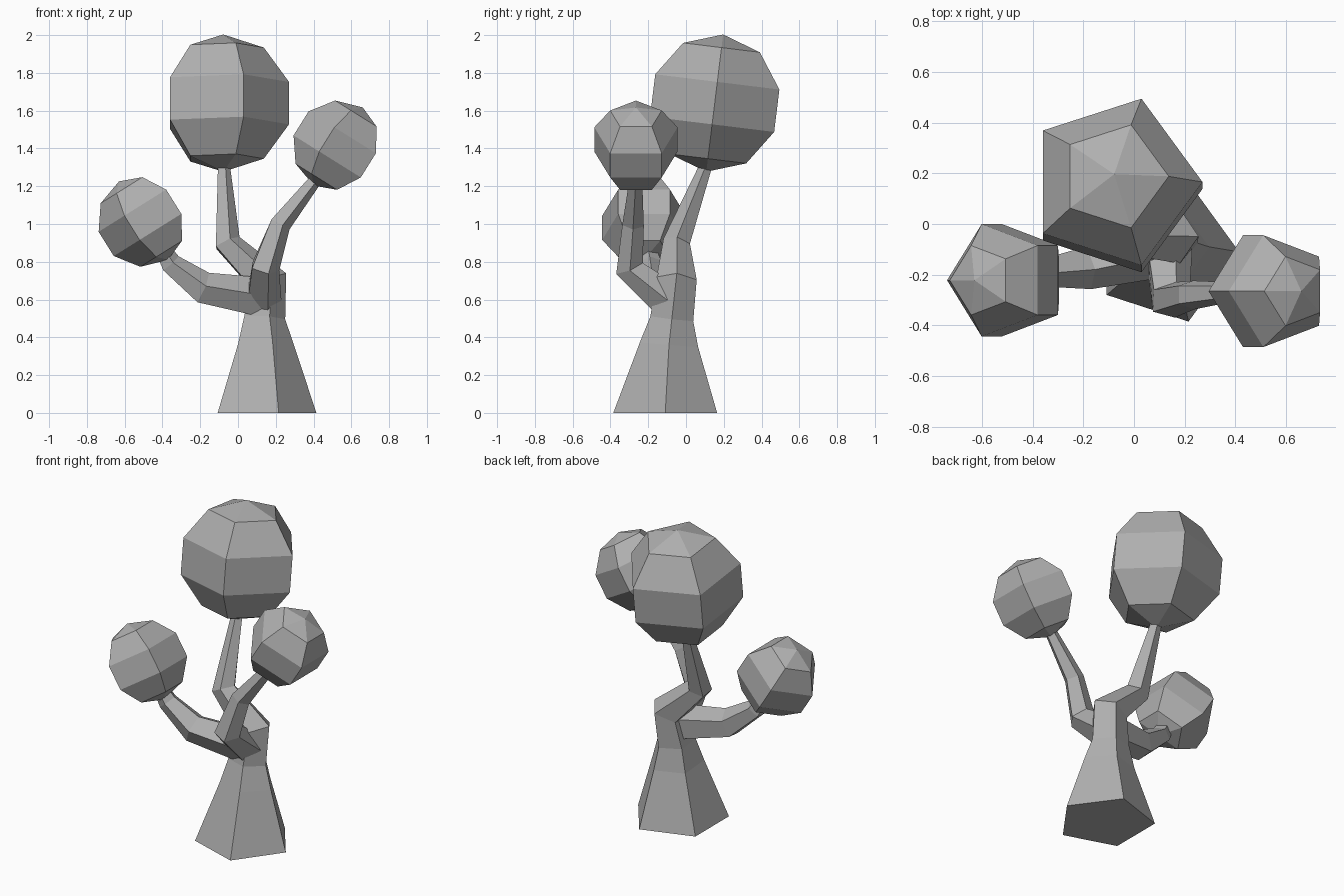
import bpy, bmesh, math
from mathutils import Vector

cube = bpy.data.objects.get("Cube")
if cube:
    bpy.data.objects.remove(cube, do_unlink=True)

SIDES = 5
UP = Vector((0, 0, 1))
GREY = (0.43, 0.43, 0.43, 1)

grey = bpy.data.materials.new("plain_grey")
grey.use_nodes = True
grey.diffuse_color = GREY
grey.node_tree.nodes["Principled BSDF"].inputs["Base Color"].default_value = GREY


def loft(name, rings):
    """Skin five-sided rings given as (centre, radius, axis, turn)."""
    bm = bmesh.new()
    loops = []
    for centre, radius, axis, turn in rings:
        rot = UP.rotation_difference(axis)
        loop = []
        for i in range(SIDES):
            a = turn + math.tau * i / SIDES
            offset = Vector((math.cos(a), math.sin(a), 0)) * radius
            loop.append(bm.verts.new(centre + rot @ offset))
        loops.append(loop)
    for low, high in zip(loops, loops[1:]):
        for i in range(SIDES):
            j = (i + 1) % SIDES
            bm.faces.new((low[i], low[j], high[j], high[i]))
    bm.faces.new(loops[0][::-1])
    bm.faces.new(loops[-1])
    # Rings of zero radius collapse to a single pole
    bmesh.ops.remove_doubles(bm, verts=bm.verts, dist=0.0001)
    bmesh.ops.recalc_face_normals(bm, faces=bm.faces)
    mesh = bpy.data.meshes.new(name)
    bm.to_mesh(mesh)
    bm.free()
    mesh.materials.append(grey)
    obj = bpy.data.objects.new(name, mesh)
    bpy.context.collection.objects.link(obj)
    return obj


def limb(name, path, start_axis=None):
    """Tapering tube through (x, y, z, radius) points, mitred at each bend."""
    pts = [Vector(p[:3]) for p in path]
    dirs = [(b - a).normalized() for a, b in zip(pts, pts[1:])]
    axes = [start_axis or dirs[0]]
    axes += [(a + b).normalized() for a, b in zip(dirs, dirs[1:])]
    axes.append(dirs[-1])
    return loft(name, [(p, q[3], ax, 0) for p, q, ax in zip(pts, path, axes)])


def crown(name, centre, radius, tilt_x, tilt_y, turn):
    """Low-poly ball of foliage whose pole leans along its branch."""
    axis = Vector((math.sin(tilt_x), math.sin(tilt_y), 1))
    axis.z = math.sqrt(1 - axis.x ** 2 - axis.y ** 2)
    rings = []
    for k in range(SIDES + 1):
        a = math.pi * k / SIDES
        rings.append((Vector(centre) - axis * radius * math.cos(a),
                      radius * math.sin(a), axis, turn))
    return loft(name, rings)


# Trunk, bending over into the middle branch
limb("trunk", [
    (0.126, -0.11, 0, 0.289),
    (0.133, -0.09, 0.36, 0.163),
    (0.13, -0.075, 0.50, 0.12),
    (0.15, -0.05, 0.70, 0.112),
    (-0.06, -0.05, 0.90, 0.075),
    (-0.078, 0.11, 1.32, 0.034),
], UP)

# Side branches
limb("right_branch", [
    (0.13, -0.10, 0.60, 0.10),
    (0.14, -0.30, 0.77, 0.08),
    (0.22, -0.28, 1.00, 0.06),
    (0.42, -0.265, 1.25, 0.035),
])
limb("left_branch", [
    (0.12, -0.10, 0.61, 0.11),
    (-0.19, -0.17, 0.66, 0.09),
    (-0.36, -0.19, 0.79, 0.06),
    (-0.44, -0.21, 0.93, 0.035),
])

# Foliage
lean = math.radians(32)
crown("top_crown", (-0.078, 0.152, 1.64), 0.366, 0, math.radians(7), 0)
crown("right_crown", (0.531, -0.265, 1.41), 0.244, lean, 0, math.pi)
crown("left_crown", (-0.5, -0.222, 1.018), 0.245, -lean, 0, math.pi)
